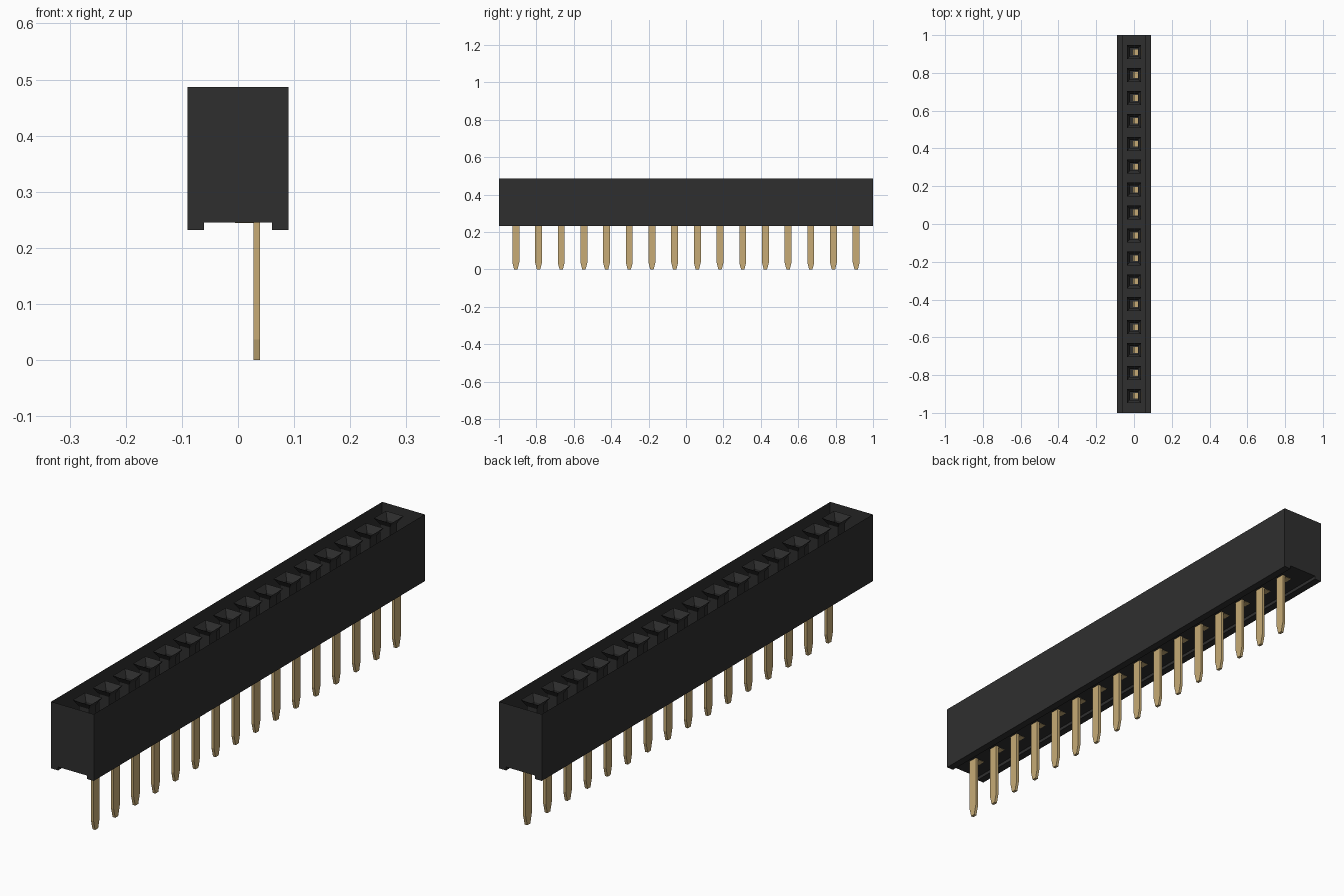
import bpy, bmesh

if "Cube" in bpy.data.objects:
    bpy.data.objects.remove(bpy.data.objects["Cube"], do_unlink=True)

PINS = 16
PITCH = 0.1213
TOP, FLOOR, BASE = 0.487, 0.245, 0.232


def material(name, rgb, rough):
    m = bpy.data.materials.new(name)
    m.use_nodes = True
    m.diffuse_color = (*rgb, 1)
    bsdf = m.node_tree.nodes["Principled BSDF"]
    bsdf.inputs["Base Color"].default_value = (*rgb, 1)
    bsdf.inputs["Roughness"].default_value = rough
    return m


black = material("black plastic", (0.028, 0.028, 0.028), 0.6)
gold = material("gold metal", (0.57, 0.41, 0.18), 0.5)


def finish(name, bm, mat, y=0):
    mesh = bpy.data.meshes.new(name)
    bm.to_mesh(mesh)
    bm.free()
    mesh.materials.append(mat)
    ob = bpy.data.objects.new(name, mesh)
    ob.location.y = y
    bpy.context.collection.objects.link(ob)
    return ob


def skin(bm, a, b, closed=True):
    """Join two rings of vertices with quads."""
    n = len(a)
    for i in range(n if closed else n - 1):
        j = (i + 1) % n
        bm.faces.new((a[i], a[j], b[j], b[i]))


def box(bm, x0, x1, y0, y1, z0, z1):
    rings = [[bm.verts.new((x, y, z)) for x, y in
              ((x0, y0), (x1, y0), (x1, y1), (x0, y1))] for z in (z0, z1)]
    skin(bm, *rings)
    bm.faces.new(rings[0][::-1])
    bm.faces.new(rings[1])


# Housing: open-topped shell with a channel along its underside
profile = [(-0.09, TOP), (-0.09, BASE), (-0.061, BASE), (-0.061, FLOOR),
           (0.061, FLOOR), (0.061, BASE), (0.09, BASE), (0.09, TOP)]
bm = bmesh.new()
front, back = [[bm.verts.new((x, y, z)) for x, z in profile] for y in (-1, 1)]
skin(bm, back, front, closed=False)
bm.faces.new(front)
bm.faces.new(back[::-1])
finish("housing", bm, black)

# Socket: square funnel leading into a straight shaft
bm = bmesh.new()
rings = [[bm.verts.new((sx * r, sy * r, z)) for sx, sy in
          ((-1, -1), (1, -1), (1, 1), (-1, 1))]
         for r, z in ((0.037, TOP), (0.021, TOP - 0.025), (0.021, FLOOR + 0.004))]
for a, b in zip(rings, rings[1:]):
    skin(bm, a, b)
socket = finish("socket_1", bm, black)

# Pin: flat blade with a tapered tip
bm = bmesh.new()
blade = [(-0.009, 0), (0.009, 0), (0.0185, 0.037), (0.0185, 0.32),
         (-0.0185, 0.32), (-0.0185, 0.037)]
left, right = [[bm.verts.new((x, y, z)) for y, z in blade] for x in (0.039, 0.028)]
skin(bm, left, right)
bm.faces.new(left)
bm.faces.new(right[::-1])
bmesh.ops.recalc_face_normals(bm, faces=bm.faces)
pin = finish("pin_1", bm, gold)

# Contact: foot joining the pin to an upright spring inside the shaft
bm = bmesh.new()
box(bm, -0.005, 0.028, -0.015, 0.015, FLOOR - 0.0008, FLOOR + 0.003)
box(bm, -0.003, 0.003, -0.015, 0.015, FLOOR + 0.003, 0.42)
contact = finish("contact_1", bm, gold)

# Repeat along the row
for i in range(PINS):
    y = (i - (PINS - 1) / 2) * PITCH
    for ob, name in ((socket, "socket"), (pin, "pin"), (contact, "contact")):
        if i:
            ob = bpy.data.objects.new(f"{name}_{i + 1}", ob.data)
            bpy.context.collection.objects.link(ob)
        ob.location.y = y
